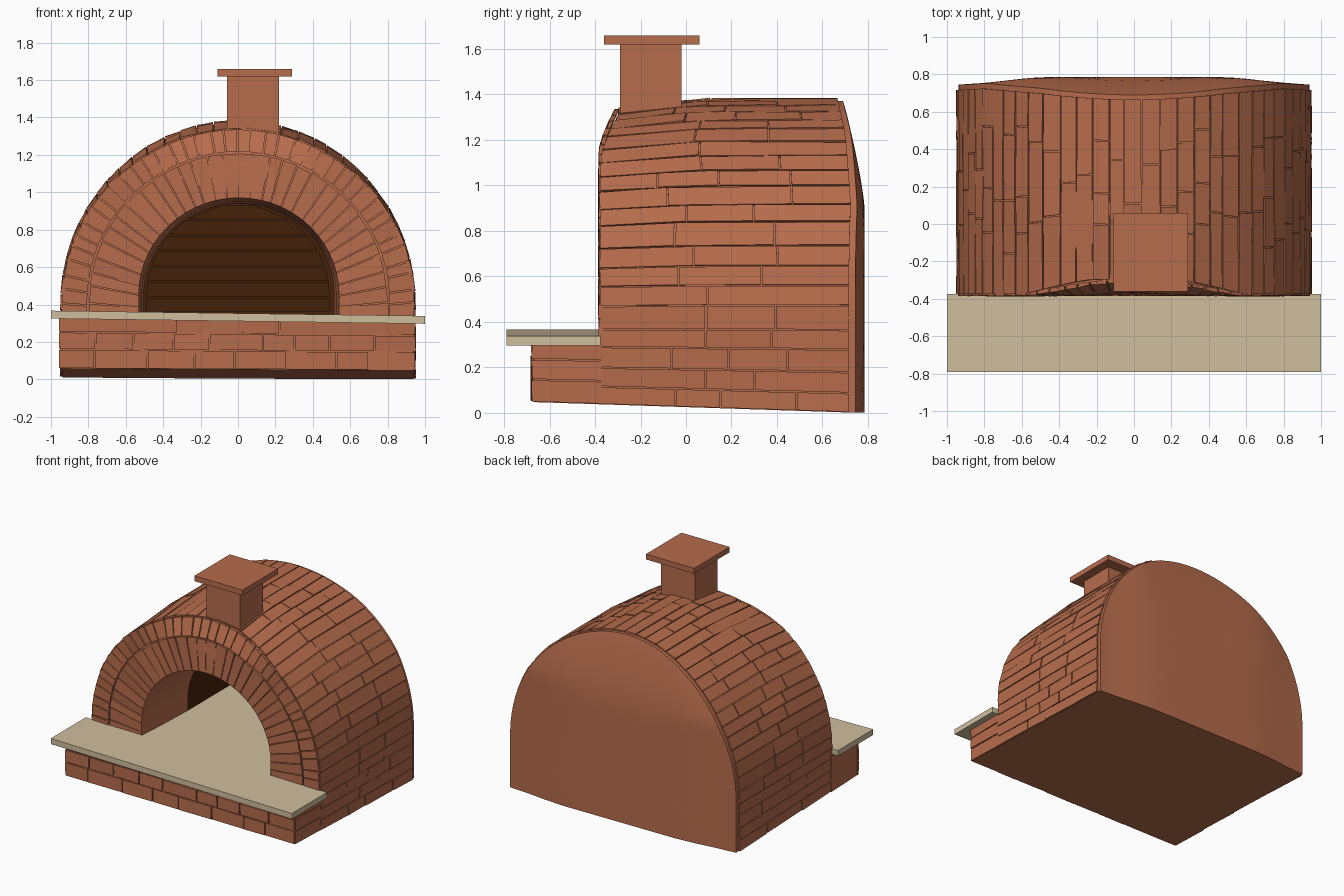
import bpy, bmesh, math, random

if "Cube" in bpy.data.objects:
    bpy.data.objects.remove(bpy.data.objects["Cube"])
random.seed(4)


def material(name, col):
    m = bpy.data.materials.new(name)
    m.diffuse_color = (*col, 1)
    m.use_nodes = True
    m.node_tree.nodes["Principled BSDF"].inputs["Base Color"].default_value = m.diffuse_color
    return m


BRICK = material("terracotta brick", (0.47, 0.15, 0.072))
STONE = material("pale stone", (0.63, 0.52, 0.34))
SOOT = material("sooty brown", (0.058, 0.016, 0.003))


def finish(name, bm, mats, smooth=False, recalc=True):
    if recalc:
        bmesh.ops.recalc_face_normals(bm, faces=bm.faces)
    me = bpy.data.meshes.new(name)
    bm.to_mesh(me)
    bm.free()
    for m in mats:
        me.materials.append(m)
    ob = bpy.data.objects.new(name, me)
    bpy.context.collection.objects.link(ob)
    if smooth:
        bpy.context.view_layer.objects.active = ob
        ob.select_set(True)
        bpy.ops.object.shade_smooth_by_angle(angle=math.radians(30))
        ob.select_set(False)
    return ob


def clamp(v):
    return max(0.0, min(1.0, v))


def ease(v):
    v = clamp(v)
    return v * v * (3 - 2 * v)


def lerp(a, b, t):
    return a + (b - a) * t


# ---- shape rules ----
def floor_z(x, y):          # slightly tilted underside
    return max(0, 0.03 - 0.033 * y - 0.005 * x)


def front_y(z):             # front face leans back near the crown
    return -0.38 + 0.08 * clamp((z - 1.15) / 0.2) ** 1.4


def back_y(x, z):           # softly bulging back
    return 0.785 - 0.04 * ease((abs(x) - 0.45) / 0.5) - 0.1 * clamp((z - 0.9) / 0.5) ** 1.3


def arch(s, a, b, z0, zc):  # stilted arch, s 0..1: x, z, normal
    w, arc = zc - z0, math.pi * (a + b) / 2
    d = s * (2 * w + arc)
    if d < w:
        return -a, z0 + d, -1, 0
    if d > w + arc:
        return a, zc - (d - w - arc), 1, 0
    t = math.pi * (1 - (d - w) / arc)
    return a * math.cos(t), zc + b * math.sin(t), math.cos(t), math.sin(t)


def vault(s, t, off, z0=0.0):
    x, z, nx, nz = arch(s, 0.945, 0.98, z0, 0.4)
    y = lerp(front_y(z), back_y(x, z), t)
    x, zz = x + nx * off, z + nz * off
    if z > 0.4:
        zz = 0.4 + (zz - 0.4) * (1 - 0.045 * ease((0.1 - y) / 0.48))
    else:
        f = floor_z(x, y)
        zz = f + zz * (0.4 - f) / 0.4
    return x, y, zz


def mouth(s, k=1.0):
    x, z, _, _ = arch(s, 0.535, 0.52, 0.33, 0.45)
    return 0.005 + x * k, 0.36 + (z - 0.36) * k


def face(s, b, off):        # front face between mouth and outer edge
    ix, iz = mouth(s)
    ox, _, oz = vault(s, 0, -0.004, 0.33)
    if oz < 0.33:
        oz = 0.33
    x, z = lerp(ix, ox, b), lerp(iz, oz, b)
    return x, front_y(z) - off, z


def strip(bm, rows, mat=0):
    for r0, r1 in zip(rows, rows[1:]):
        for i in range(len(r0) - 1):
            bm.faces.new((r0[i], r0[i + 1], r1[i + 1], r1[i])).material_index = mat


def brick(bm, f, u0, u1, v0, v1, low, high):
    j = lambda: high + random.uniform(-0.004, 0.004)
    uv = [(u0, v0), (u1, v0), (u1, v1), (u0, v1)]
    lo = [bm.verts.new(f(u, v, low)) for u, v in uv]
    hi = [bm.verts.new(f(u, v, j())) for u, v in uv]
    bm.faces.new(hi)
    bm.faces.new(lo[::-1])
    for i in range(4):
        k = (i + 1) % 4
        bm.faces.new((lo[i], lo[k], hi[k], hi[i]))


def cuts(n, jit):
    return [0] + [(i + random.uniform(-jit, jit)) / n for i in range(1, n)] + [1]


# ---- oven core: vault, rounded back, front ring, mouth tunnel, chamber ----
N = 82
bm = bmesh.new()
rows = [[bm.verts.new(vault(i / N, t / 8, -0.008)) for i in range(N + 1)] for t in range(9)]
strip(bm, rows)
edge = rows[-1]
bottom = []
for i in range(1, 12):
    x = lerp(0.937, -0.937, i / 12)
    y = back_y(x, 0)
    bottom.append(bm.verts.new((x, y, floor_z(x, y))))
loop = edge + bottom
prev = loop + [loop[0]]
for q in (0.95, 0.87, 0.77, 0.6, 0.4, 0.2):
    ring = []
    for v in loop:
        x, z = v.co.x * q, 0.55 + (v.co.z - 0.55) * q
        ring.append(bm.verts.new((x, back_y(x, z), z)))
    ring.append(ring[0])
    strip(bm, [prev, ring])
    prev = ring
bm.faces.new(prev[:-1])
bm.faces.new([rows[0][0], edge[0]] + bottom[::-1] + [edge[-1], rows[0][-1]])
strip(bm, [[bm.verts.new(face(i / N, b / 4, -0.008)) for i in range(N + 1)] for b in range(5)])


def mouth_row(y, k):
    return [bm.verts.new((x, y, z)) for x, z in (mouth(i / N, k) for i in range(N + 1))]


m = [mouth_row(-0.385, 1), mouth_row(-0.15, 0.97), mouth_row(0.12, 0.95)]
strip(bm, m)
end = mouth_row(0.67, 0.95)
strip(bm, [m[-1], end], 1)
bm.faces.new(end).material_index = 1
bmesh.ops.remove_doubles(bm, verts=bm.verts, dist=0.0005)
finish("oven_shell", bm, [BRICK, SOOT], smooth=True)

# ---- vault brick courses ----
bm = bmesh.new()
n = 41
us = cuts(n, 0.12)
for i in range(n):
    vs = cuts(random.choice((2, 3, 3, 4)), 0.25)
    for j in range(len(vs) - 1):
        brick(bm, vault, us[i] + 0.0008, us[i + 1] - 0.0008,
              vs[j] + (0.003 if j else 0.004), min(vs[j + 1] - 0.003, 0.975), -0.016, 0.003)
finish("vault_bricks", bm, [BRICK])

# ---- two rings of arch bricks on the front ----
bm = bmesh.new()
for n, b0, b1 in ((32, 0.0, 0.66), (40, 0.675, 1.0)):
    us = cuts(n, 0.15)
    for i in range(n):
        brick(bm, face, us[i] + 0.0012, us[i + 1] - 0.0012, b0,
              b1 - (random.uniform(0, 0.02) if b1 < 1 else 0), -0.016, 0.003)
finish("arch_bricks", bm, [BRICK])

# ---- sooty back wall courses inside ----
bm = bmesh.new()
z = 0.36
while z < 0.9:
    half = lambda h: 0.49 * math.sqrt(max(0, 1 - (max(0, h - 0.45) / 0.49) ** 2))
    h0, h1 = half(z), half(z + 0.075)
    brick(bm, lambda u, v, o: (lerp(-1, 1, u) * lerp(h0, h1, v), 0.665 - o, z + v * 0.075),
          0, 1, 0, 1, -0.01, 0.008)
    z += 0.083
finish("chamber_back_bricks", bm, [SOOT])


# ---- plinth under the shelf ----
def box(name, x0, x1, y0, y1, z0, z1, mat, base=False):
    bm = bmesh.new()
    bmesh.ops.create_cube(bm, size=1)
    for v in bm.verts:
        v.co = (x1 if v.co.x > 0 else x0, y1 if v.co.y > 0 else y0, z1 if v.co.z > 0 else z0)
        if base and v.co.z < 0.1:
            v.co.z = floor_z(v.co.x, v.co.y)
    return finish(name, bm, [mat])


box("plinth", -0.952, 0.937, -0.67, -0.36, 0.0, 0.315, BRICK, True)
bm = bmesh.new()
levels = [0.0, 0.38, 0.72, 1.0]


def plinth_z(x, y, v):
    return lerp(floor_z(x, y), 0.318 - 0.012 * x, v)


def plinth_front(u, v, o):
    x = lerp(-0.96, 0.945, u)
    return x, -0.674 - o, plinth_z(x, -0.67, v)


def plinth_side(sign):
    def f(u, v, o):
        y = lerp(-0.675, -0.37, u)
        return sign * (0.945 + o), y, plinth_z(sign * 0.945, y, v)
    return f


for r in range(3):
    v0, v1 = levels[r] + 0.012, levels[r + 1] - 0.012
    us = cuts((8, 9, 3)[r], 0.25)
    for a, b in zip(us, us[1:]):
        brick(bm, plinth_front, a + 0.002, b - 0.002, v0, v1, -0.01, 0.006)
    for sign in (-1, 1):
        brick(bm, plinth_side(sign), 0.0, 1.0, v0, v1, -0.015, 0.003)
finish("plinth_bricks", bm, [BRICK])

# ---- stone shelf running into the oven as its floor ----
bm = bmesh.new()
outline = [(-1, -0.79), (1, -0.79), (1, -0.375), (0.55, -0.375), (0.53, 0.665),
           (-0.53, 0.665), (-0.55, -0.375), (-1, -0.375)]
top = [bm.verts.new((x, y, 0.353 - 0.014 * x)) for x, y in outline]
low = [bm.verts.new((x, y, 0.311 - 0.014 * x)) for x, y in outline]
bm.faces.new(top)
bm.faces.new(low[::-1])
for i in range(8):
    k = (i + 1) % 8
    bm.faces.new((top[i], low[i], low[k], top[k]))
finish("stone_shelf", bm, [STONE])

# ---- chimney ----
box("chimney", -0.06, 0.22, -0.29, -0.02, 1.2, 1.63, BRICK)
box("chimney_cap", -0.11, 0.29, -0.36, 0.06, 1.62, 1.66, BRICK)
